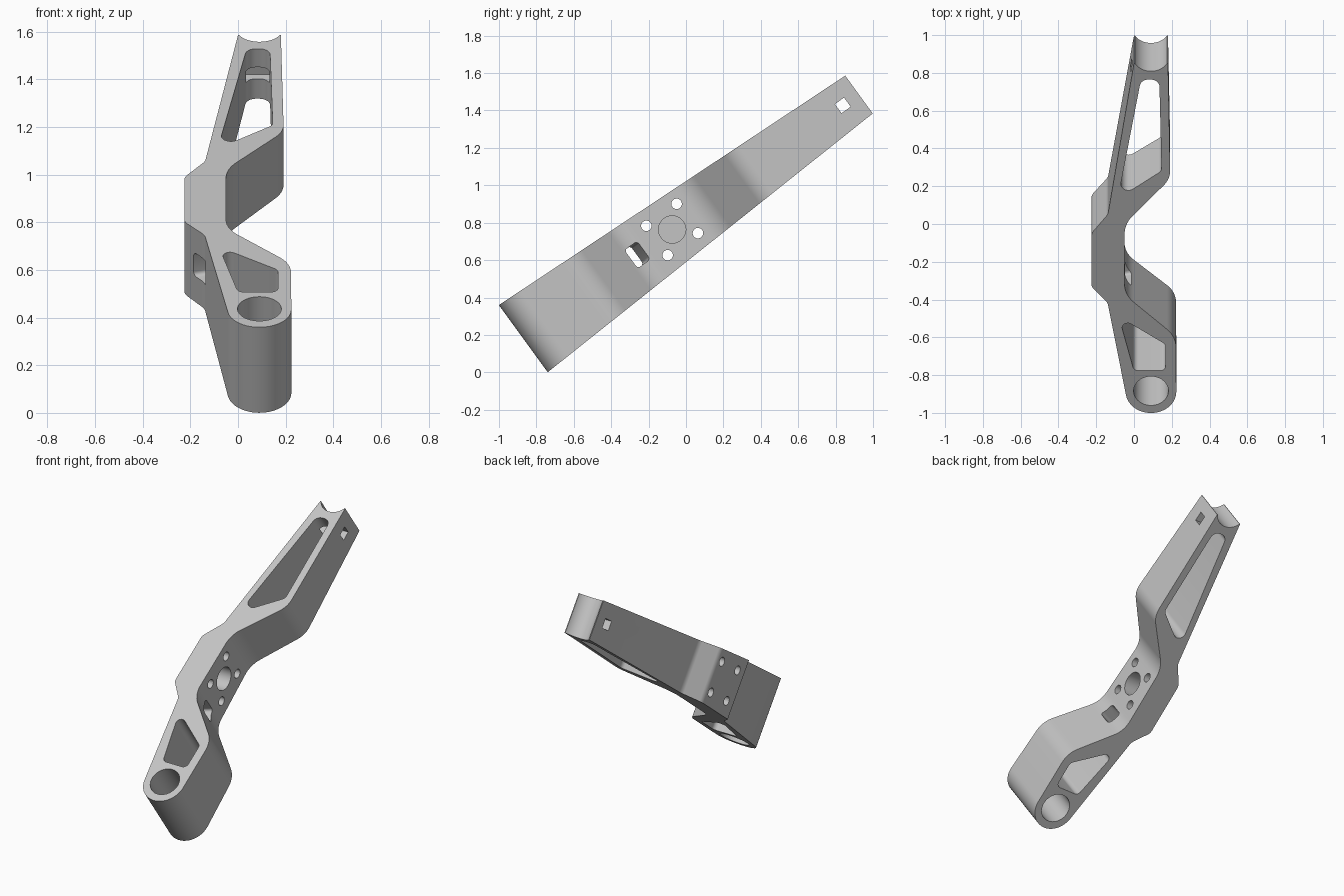
import bpy
import bmesh
import math
from mathutils import Matrix, Vector

if "Cube" in bpy.data.objects:
    bpy.data.objects.remove(bpy.data.objects["Cube"])

LENGTH = 2.219
TILT = Matrix.Translation((0, -0.87, 0.18)) @ Matrix.Rotation(math.radians(36.02), 4, "X")

grey = bpy.data.materials.new("satin_grey")
grey.use_nodes = True
grey.diffuse_color = (0.55, 0.55, 0.55, 1)
grey.node_tree.nodes["Principled BSDF"].inputs["Base Color"].default_value = (0.55, 0.55, 0.55, 1)


def rounded(corners, steps=10):
    """Outline through (x, y, radius) corners, with each corner filleted."""
    out = []
    for i, (x, y, r) in enumerate(corners):
        p = Vector((x, y))
        if r == 0:
            out.append(p)
            continue
        a = (Vector(corners[i - 1][:2]) - p).normalized()
        b = (Vector(corners[(i + 1) % len(corners)][:2]) - p).normalized()
        half = a.angle(b) / 2
        centre = p + (a + b).normalized() * (r / math.sin(half))
        start = p + a * (r / math.tan(half)) - centre
        end = p + b * (r / math.tan(half)) - centre
        turn = math.atan2(start.x * end.y - start.y * end.x, start.dot(end))
        for s in range(steps + 1):
            out.append(centre + Matrix.Rotation(turn * s / steps, 2) @ start)
    return out


def add_object(name, bm):
    bmesh.ops.recalc_face_normals(bm, faces=bm.faces)
    mesh = bpy.data.meshes.new(name)
    bm.to_mesh(mesh)
    bm.free()
    mesh.materials.append(grey)
    obj = bpy.data.objects.new(name, mesh)
    bpy.context.collection.objects.link(obj)
    return obj


def prism(name, outline, half_thickness):
    """Extrude an outline along z; half_thickness is a function of y."""
    bm = bmesh.new()
    rings = [[bm.verts.new((p.x, p.y, side * half_thickness(p.y))) for p in outline]
             for side in (-1, 1)]
    for ring in rings:
        bm.faces.new(ring)
    n = len(outline)
    for i in range(n):
        j = (i + 1) % n
        bm.faces.new((rings[0][i], rings[0][j], rings[1][j], rings[1][i]))
    return add_object(name, bm)


def cylinder(name, radius, depth, matrix):
    bm = bmesh.new()
    bmesh.ops.create_cone(bm, cap_ends=True, segments=48, radius1=radius,
                          radius2=radius, depth=depth, matrix=matrix)
    return add_object(name, bm)


def box(name, size, matrix):
    bm = bmesh.new()
    bmesh.ops.create_cube(bm, size=1, matrix=matrix @ Matrix.Diagonal((*size, 1)))
    return add_object(name, bm)


# Arm body: one tapered prism with a rounded foot and an offset middle
foot = []
for i in range(29):
    t = math.radians(189.5 + 170.5 * i / 28)
    foot.append((0.09 + 0.134 * math.cos(t), 0.135 + 0.135 * math.sin(t), 0))
inner_side = [(0.222, 0.485, 0.16), (-0.05, 0.75, 0.16),
              (-0.05, 1.2, 0.18), (0.192, 1.485, 0.14), (0.18, LENGTH, 0)]
outer_side = [(0, LENGTH, 0), (-0.138, 1.26, 0.07), (-0.225, 1.14, 0.06),
              (-0.225, 0.8, 0.05), (-0.14, 0.7, 0.06)]
arm = prism("arm_body", rounded(foot + inner_side + outer_side),
            lambda y: 0.222 - 0.0437 * y)

# Cutters for windows and holes
lower_window = [(-0.08, 0.61, 0.03), (0.168, 0.435, 0.035),
                (0.168, 0.268, 0.03), (0, 0.268, 0.03)]
upper_window = [(-0.085, 1.36, 0.04), (0.146, 1.535, 0.035),
                (0.134, 2.115, 0.045), (0.037, 2.115, 0.045)]
cutters = [
    prism("lower_window_cutter", rounded(lower_window), lambda y: 0.5),
    prism("upper_window_cutter", rounded(upper_window), lambda y: 0.5),
    cylinder("foot_bore_cutter", 0.092, 1, Matrix.Translation((0.09, 0.14, 0))),
    cylinder("tip_groove_cutter", 0.097, 1, Matrix.Translation((0.09, 2.265, 0))),
]
ACROSS = Matrix.Rotation(math.pi / 2, 4, "Y")
HUB = Vector((0, 0.987, 0.004))
cutters.append(cylinder("hub_recess_cutter", 0.073, 0.2,
                        Matrix.Translation(HUB + Vector((-0.05, 0, 0))) @ ACROSS))
for sy in (-1, 1):
    for sz in (-1, 1):
        place = Matrix.Translation(HUB + Vector((0, sy * 0.1, sz * 0.097)))
        cutters.append(cylinder("bolt_hole_cutter", 0.028, 1, place @ ACROSS))

# Slanted slot in the middle and a square slot near the tip
slant = Matrix.Translation((-0.1, 0.735, 0.004)) @ Matrix.Rotation(math.radians(18), 4, "Z")
slot = rounded([(-0.045, -0.06, 0.018), (0.045, -0.06, 0.018),
                (0.045, 0.06, 0.018), (-0.045, 0.06, 0.018)], 5)
slot_cutter = prism("middle_slot_cutter", slot, lambda y: 0.25)
slot_cutter.data.transform(slant @ Matrix(((0, 0, 1, 0), (1, 0, 0, 0),
                                           (0, 1, 0, 0), (0, 0, 0, 1))))
cutters.append(slot_cutter)
cutters.append(box("tip_slot_cutter", (1, 0.06, 0.06), Matrix.Translation((0, 2.115, 0.004))))

# Cut everything, then remove the cutters
bpy.context.view_layer.objects.active = arm
for cutter in cutters:
    mod = arm.modifiers.new("cut", "BOOLEAN")
    mod.operation = "DIFFERENCE"
    mod.solver = "EXACT"
    mod.object = cutter
    bpy.ops.object.modifier_apply(modifier=mod.name)
    bpy.data.objects.remove(cutter)

# Tilt the finished arm and smooth its curved walls
arm.matrix_world = TILT
bpy.ops.object.select_all(action="DESELECT")
arm.select_set(True)
bpy.ops.object.shade_smooth_by_angle(angle=math.radians(30))
